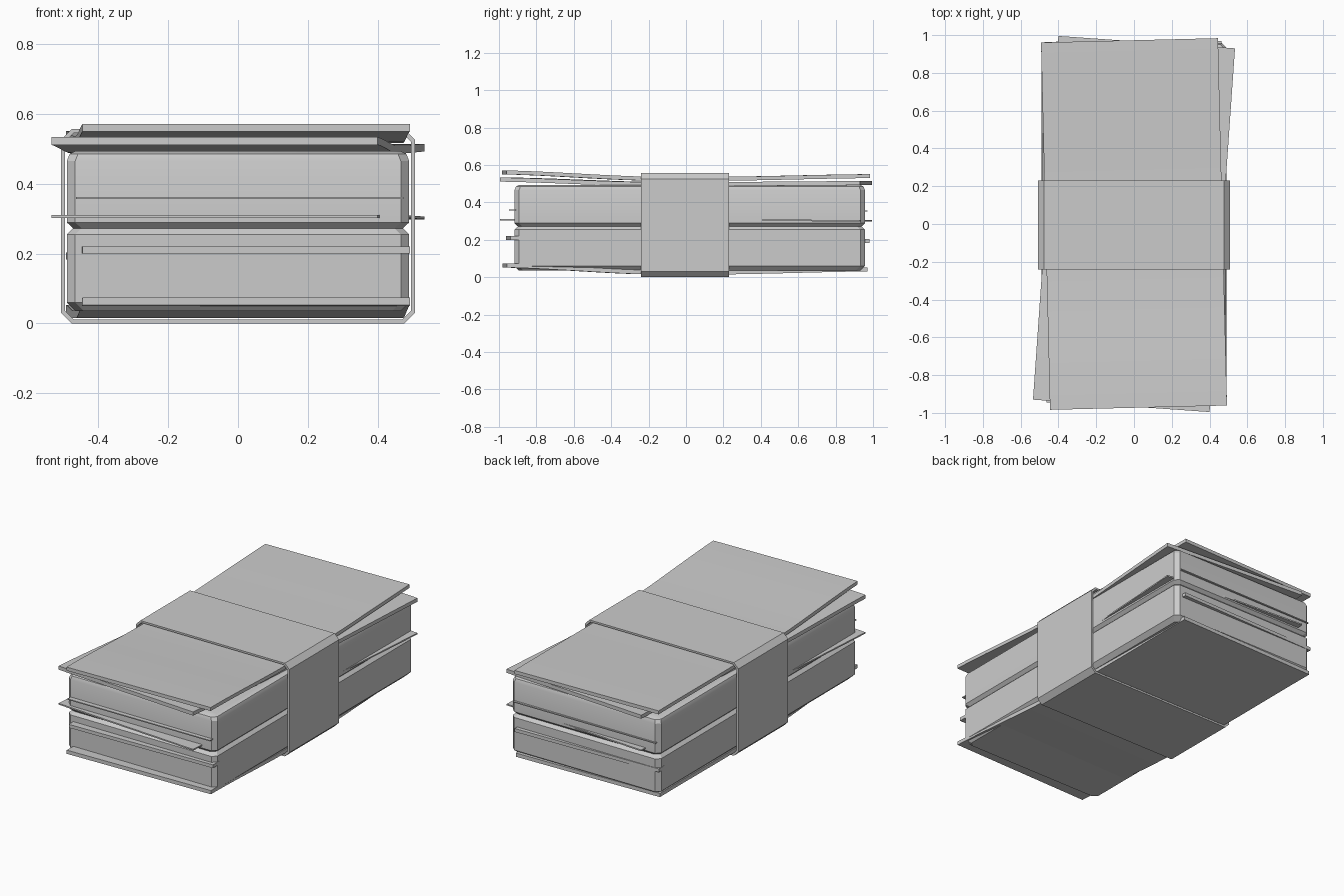
import bpy, math
from mathutils import Matrix

if "Cube" in bpy.data.objects:
    bpy.data.objects.remove(bpy.data.objects["Cube"])


def make(name, verts, faces, smooth=True):
    me = bpy.data.meshes.new(name)
    me.from_pydata(verts, [], faces)
    me.update()
    ob = bpy.data.objects.new(name, me)
    bpy.context.collection.objects.link(ob)
    if smooth:
        bpy.ops.object.select_all(action='DESELECT')
        ob.select_set(True)
        bpy.context.view_layer.objects.active = ob
        bpy.ops.object.shade_smooth_by_angle(angle=math.radians(25))
    return ob


def octagon(a, b, c):
    """Chamfered rectangle, counter-clockwise, half sizes a and b, chamfer c."""
    return [(a - c, -b), (a, -b + c), (a, b - c), (a - c, b),
            (-a + c, b), (-a, b - c), (-a, -b + c), (-a + c, -b)]


# Main paper block: stacked chamfered outlines with a groove halfway up
def paper_block():
    levels = [(0.035, 0.025), (0.06, 0.0), (0.255, 0.0), (0.272, 0.018),
              (0.289, 0.0), (0.465, 0.0), (0.485, 0.008), (0.494, 0.025)]
    verts, faces = [], []
    for z, inset in levels:
        verts += [(x, y + 0.02, z) for x, y in octagon(0.49 - inset, 0.937 - inset, 0.024)]
    for k in range(len(levels) - 1):
        for i in range(8):
            j = (i + 1) % 8
            faces.append((k * 8 + i, k * 8 + j, k * 8 + 8 + j, k * 8 + 8 + i))
    faces.append(tuple(reversed(range(8))))
    faces.append(tuple(range(len(verts) - 8, len(verts))))
    make("paper_block", verts, faces)


# Loose sheet: thin slab, flat under the band and curling towards its ends
def sheet(name, z, front, back, thick, angle, length=1.93, width=0.937, cy=0.0, n=24):
    rot = Matrix.Rotation(math.radians(angle), 3, 'Z')
    verts, faces = [], []
    for i in range(n + 1):
        y = length * (i / n - 0.5)
        t = max(0.0, (abs(y) - 0.2) / (length / 2 - 0.2))
        t = 0.5 * t + 0.5 * t * t * (3 - 2 * t)
        h = z + (front if y < 0 else back) * t
        for x, dz in ((-1, 0), (1, 0), (1, thick), (-1, thick)):
            p = rot @ Matrix.Identity(3).col[0] * (x * width / 2) + rot.col[1] * y
            verts.append((p.x, p.y + cy, h + dz))
    for i in range(n):
        for a in range(4):
            b = (a + 1) % 4
            faces.append((i * 4 + b, i * 4 + a, i * 4 + 4 + a, i * 4 + 4 + b))
    faces += [(0, 1, 2, 3), (n * 4 + 3, n * 4 + 2, n * 4 + 1, n * 4)]
    make(name, verts, faces)


# Paper band: chamfered tube around the middle
def band():
    outer = octagon(0.507, 0.278, 0.03)
    inner = octagon(0.496, 0.267, 0.026)
    verts, faces = [], []
    for y in (-0.24, 0.23):
        for ring in (outer, inner):
            verts += [(x, y, z + 0.278) for x, z in ring]
    for i in range(8):
        j = (i + 1) % 8
        faces += [(i, j, 8 + j, 8 + i), (16 + j, 16 + i, 24 + i, 24 + j),
                  (j, i, 16 + i, 16 + j), (8 + i, 8 + j, 24 + j, 24 + i)]
    make("paper_band", verts, faces, smooth=False)


paper_block()
band()
sheet("top_sheet", 0.516, 0.034, 0.014, 0.021, 1.4, length=1.945)
sheet("second_sheet", 0.487, 0.024, 0.005, 0.022, -4.0)
sheet("thin_upper_sheet", 0.352, 0.004, -0.002, 0.006, 0.3, length=1.91, cy=0.012)
sheet("thin_middle_sheet", 0.302, 0.0, -0.004, 0.008, -4.0)
sheet("lower_sheet", 0.190, 0.010, -0.007, 0.02, 1.4, length=1.92, cy=0.01)
sheet("bottom_sheet", 0.015, 0.037, 0.016, 0.022, 1.4, length=1.93, cy=-0.005)
